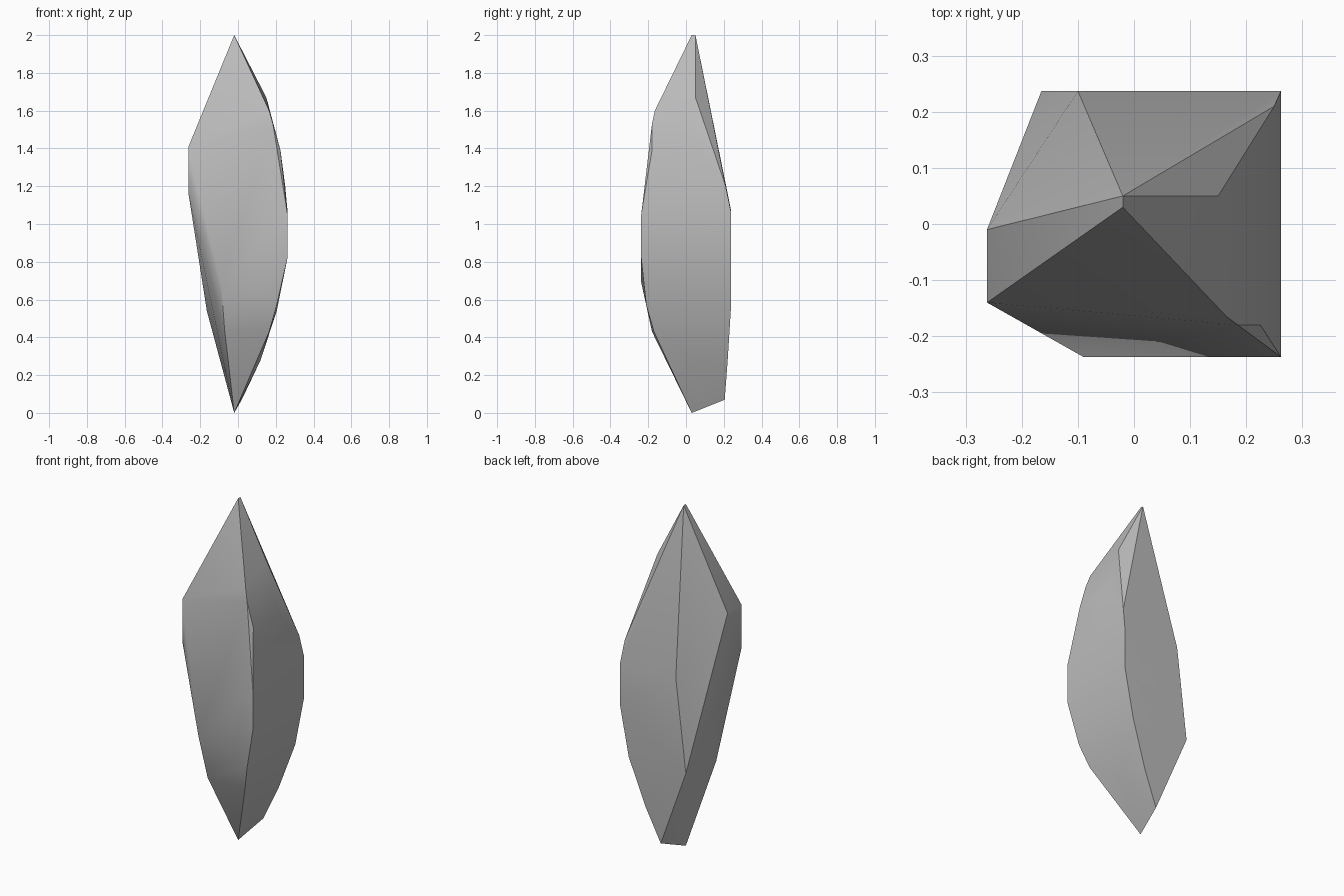
import bpy
import bmesh
import math

# Remove the startup cube only
startup_cube = bpy.data.objects.get("Cube")
if startup_cube:
    bpy.data.objects.remove(startup_cube, do_unlink=True)


def make_material(name, level):
    """Plain matte grey material, visible in viewport and render."""
    material = bpy.data.materials.new(name)
    material.use_nodes = True
    colour = (level, level, level, 1)
    material.diffuse_color = colour
    shader = material.node_tree.nodes["Principled BSDF"]
    shader.inputs["Base Color"].default_value = colour
    shader.inputs["Roughness"].default_value = 0.8
    return material


# Extents of the stone that the outer facets are cut to
SIDE = 0.262
DEPTH = 0.237

# Blunt upper tip and pointed lower tip
tips = [(-.02, .03, 2), (-.02, .05, 2), (-.02, .03, 0)]

# Ridge between the front and the +x side, from top to bottom
front_ridge = [
    (.165, -.165, 1.6), (.185, -.18, 1.53), (.225, -.18, 1.39),
    (SIDE, -DEPTH, 1.05), (SIDE, -DEPTH, .82),
    (.205, -.21, .57), (.165, -.17, .43),
]

# Gentle crease down the middle of the +x side
side_crease = [(.15, .05, 1.67), (.225, .05, 1.38), (.12, .05, .28)]

# Ridge between the +x side and the back, ending in the low heel
back_ridge = [
    (.25, .21, 1.2), (SIDE, DEPTH, 1.07), (SIDE, DEPTH, .83),
    (.205, DEPTH, .54), (.11, .22, .27), (.02, .205, .07),
]

# Ridge between the back and the -x side
far_ridge = [(-.1, DEPTH, 1.08), (-.165, DEPTH, .54)]

# Small upright facet on the -x side
shoulder = [(-SIDE, -.01, 1.41), (-SIDE, -.14, 1.41), (-SIDE, -.14, 1.16)]

# Lower front ridge on the -x side
lower_ridge = [(-.09, -DEPTH, .69), (-.07, -.18, .43)]


def build_faceted_stone(name, ridges, material):
    """Wrap the ridge corners in a convex faceted shell."""
    bm = bmesh.new()
    for ridge in ridges:
        for corner in ridge:
            bm.verts.new(corner)
    bmesh.ops.convex_hull(bm, input=list(bm.verts))
    # Drop corners that ended up inside the shell
    inside = [vert for vert in bm.verts if not vert.link_faces]
    bmesh.ops.delete(bm, geom=inside, context="VERTS")
    bmesh.ops.recalc_face_normals(bm, faces=list(bm.faces))
    mesh = bpy.data.meshes.new(name)
    bm.to_mesh(mesh)
    bm.free()
    mesh.materials.append(material)
    stone = bpy.data.objects.new(name, mesh)
    bpy.context.scene.collection.objects.link(stone)
    return stone


stone = build_faceted_stone(
    "crystal_shard",
    [tips, front_ridge, side_crease, back_ridge,
     far_ridge, shoulder, lower_ridge],
    make_material("stone_grey", 0.5),
)

# Soft shading across shallow creases, crisp main ridges
bpy.ops.object.select_all(action="DESELECT")
stone.select_set(True)
bpy.context.view_layer.objects.active = stone
bpy.ops.object.shade_smooth_by_angle(angle=math.radians(30))
